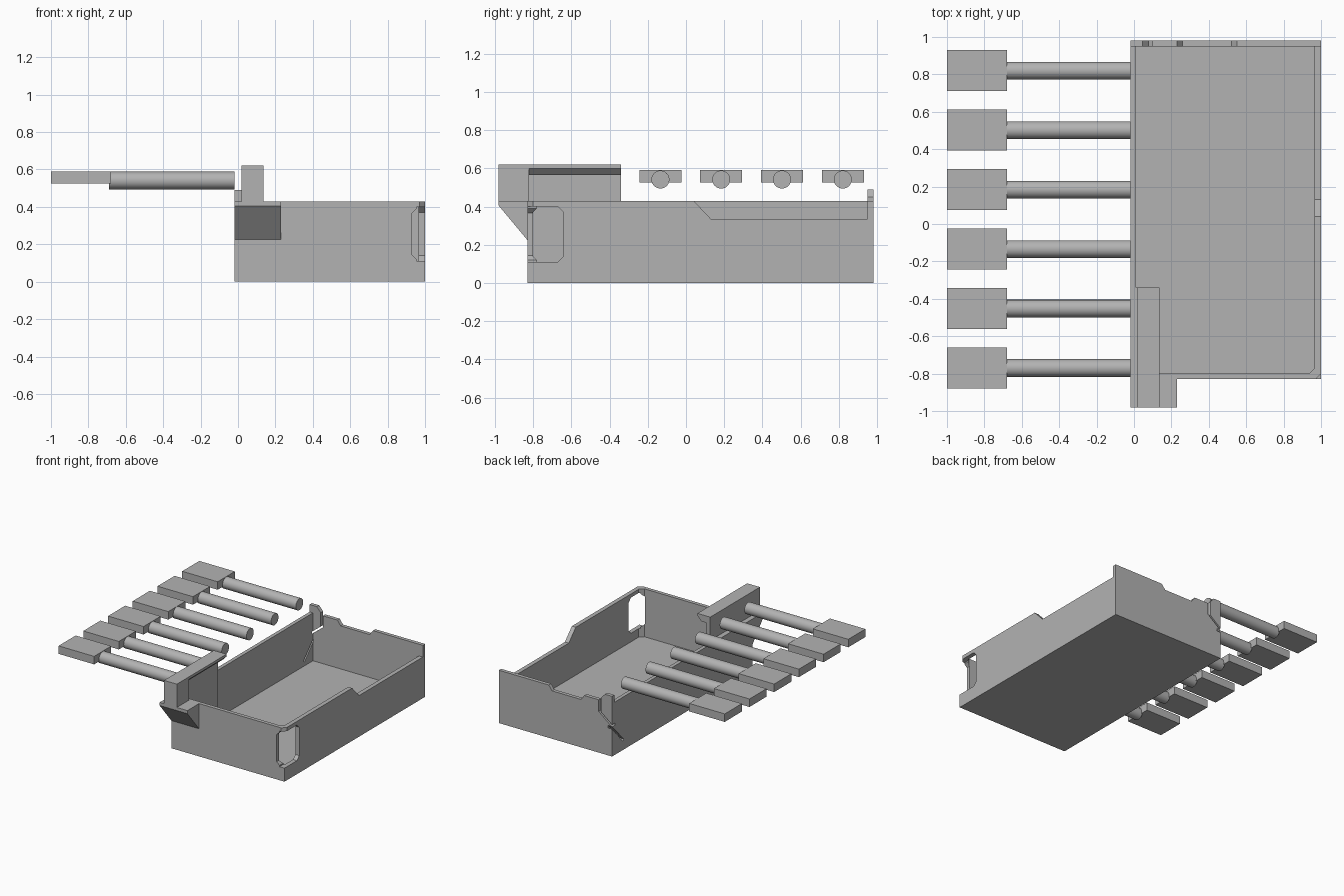
import bpy, bmesh
from mathutils import Vector

if "Cube" in bpy.data.objects:
    bpy.data.objects.remove(bpy.data.objects["Cube"])

grey = bpy.data.materials.new("plain_grey")
grey.use_nodes = True
grey.diffuse_color = (0.45, 0.45, 0.45, 1)
grey.node_tree.nodes["Principled BSDF"].inputs["Base Color"].default_value = (0.45, 0.45, 0.45, 1)


def prism(name, axis, pts, a, b):
    """Extrude a 2D profile from a to b along the named axis."""
    place = {"x": lambda u, v, w: (w, u, v),
             "y": lambda u, v, w: (u, w, v),
             "z": lambda u, v, w: (u, v, w)}[axis]
    bm = bmesh.new()
    face = bm.faces.new([bm.verts.new(place(u, v, a)) for u, v in pts])
    grown = bmesh.ops.extrude_face_region(bm, geom=[face])["geom"]
    shift = Vector(place(0, 0, b - a))
    bmesh.ops.translate(bm, vec=shift, verts=[g for g in grown if isinstance(g, bmesh.types.BMVert)])
    bmesh.ops.recalc_face_normals(bm, faces=bm.faces)
    me = bpy.data.meshes.new(name)
    bm.to_mesh(me)
    bm.free()
    me.materials.append(grey)
    ob = bpy.data.objects.new(name, me)
    bpy.context.collection.objects.link(ob)
    return ob


def box(name, x, y, z):
    return prism(name, "z", [(x[0], y[0]), (x[1], y[0]), (x[1], y[1]), (x[0], y[1])], *z)


def cut(target, cutter):
    """Subtract the cutter from the target, then discard the cutter."""
    cutter.hide_render = True
    mod = target.modifiers.new("cut", "BOOLEAN")
    mod.operation, mod.solver, mod.object = "DIFFERENCE", "EXACT", cutter
    bpy.context.view_layer.objects.active = target
    bpy.ops.object.modifier_apply(modifier=mod.name)
    bpy.data.objects.remove(cutter)


# Tray block
tray = box("tray", (-0.02, 1), (-0.83, 0.98), (0, 0.49))

# Rim of the side and front walls
cut(tray, box("rim_cutter", (-0.1, 1.1), (-1, 0.95), (0.43, 0.6)))

# Back wall outline with the raised snap tab and shallow dip
cut(tray, prism("back_rim_cutter", "y", [
    (0.045, 0.6), (0.045, 0.49), (0.08, 0.45), (0.08, 0.32), (0.1, 0.335), (0.1, 0.43),
    (0.23, 0.43), (0.26, 0.39), (0.52, 0.39), (0.55, 0.43), (1.1, 0.43), (1.1, 0.6)], 0.94, 1.1))

# Open inside with one bevelled corner
cut(tray, prism("cavity_cutter", "z", [
    (0.01, -0.8), (0.935, -0.8), (0.965, -0.77), (0.965, 0.95), (0.01, 0.95)], 0.04, 0.7))

# Lowered part of the left wall
cut(tray, prism("side_notch_cutter", "x", [
    (0.04, 0.43), (0.04, 0.6), (0.95, 0.6), (0.95, 0.335), (0.13, 0.335)], 0.9, 1.1))

# Window wrapping around the front corner
cut(tray, prism("side_window_cutter", "x", [
    (-0.9, 0.11), (-0.67, 0.11), (-0.64, 0.14), (-0.64, 0.37), (-0.67, 0.4), (-0.9, 0.4)], 0.955, 1.1))
cut(tray, prism("front_window_cutter", "y", [
    (1.1, 0.11), (0.965, 0.11), (0.93, 0.145), (0.93, 0.365), (0.965, 0.4), (1.1, 0.4)], -0.9, -0.76))
cut(tray, prism("corner_bevel_cutter", "z", [(0.96, -0.84), (1.01, -0.79), (1.1, -0.95)], 0.4, 0.6))

# Sloping slit that frees the snap tab
cut(tray, prism("back_slit_cutter", "y", [
    (-0.03, 0.232), (-0.03, 0.25), (0.09, 0.345), (0.1, 0.335)], 0.94, 1.1))
cut(tray, prism("side_slit_cutter", "x", [
    (0.99, 0.235), (0.99, 0.255), (0.83, 0.085), (0.84, 0.07)], -0.1, 0.015))

# Wedge bracket on the front
prism("front_bracket", "x", [
    (-0.83, 0.43), (-0.98, 0.43), (-0.98, 0.405), (-0.83, 0.225)], -0.02, 0.23)

# Raised rail: solid end post and hooked lip
box("rail_post", (0.02, 0.135), (-0.98, -0.82), (0.43, 0.62))
prism("rail_lip", "y", [
    (0.02, 0.43), (0.06, 0.43), (0.06, 0.565), (0.1, 0.565), (0.135, 0.6), (0.135, 0.62), (0.02, 0.62)],
    -0.82, -0.34)
box("rail_foot", (0, 0.06), (-0.81, -0.34), (0.04, 0.43))

# Row of pins with flat paddles
for i in range(6):
    y = 0.82 - i * 0.318
    box(f"paddle_{i + 1}", (-1, -0.68), (y - 0.11, y + 0.11), (0.525, 0.59))
    bpy.ops.mesh.primitive_cylinder_add(vertices=40, radius=0.047, depth=0.67,
                                        location=(-0.355, y, 0.541), rotation=(0, 1.5708, 0))
    pin = bpy.context.object
    pin.name = f"pin_{i + 1}"
    pin.data.materials.append(grey)
    bpy.ops.object.shade_smooth_by_angle()
